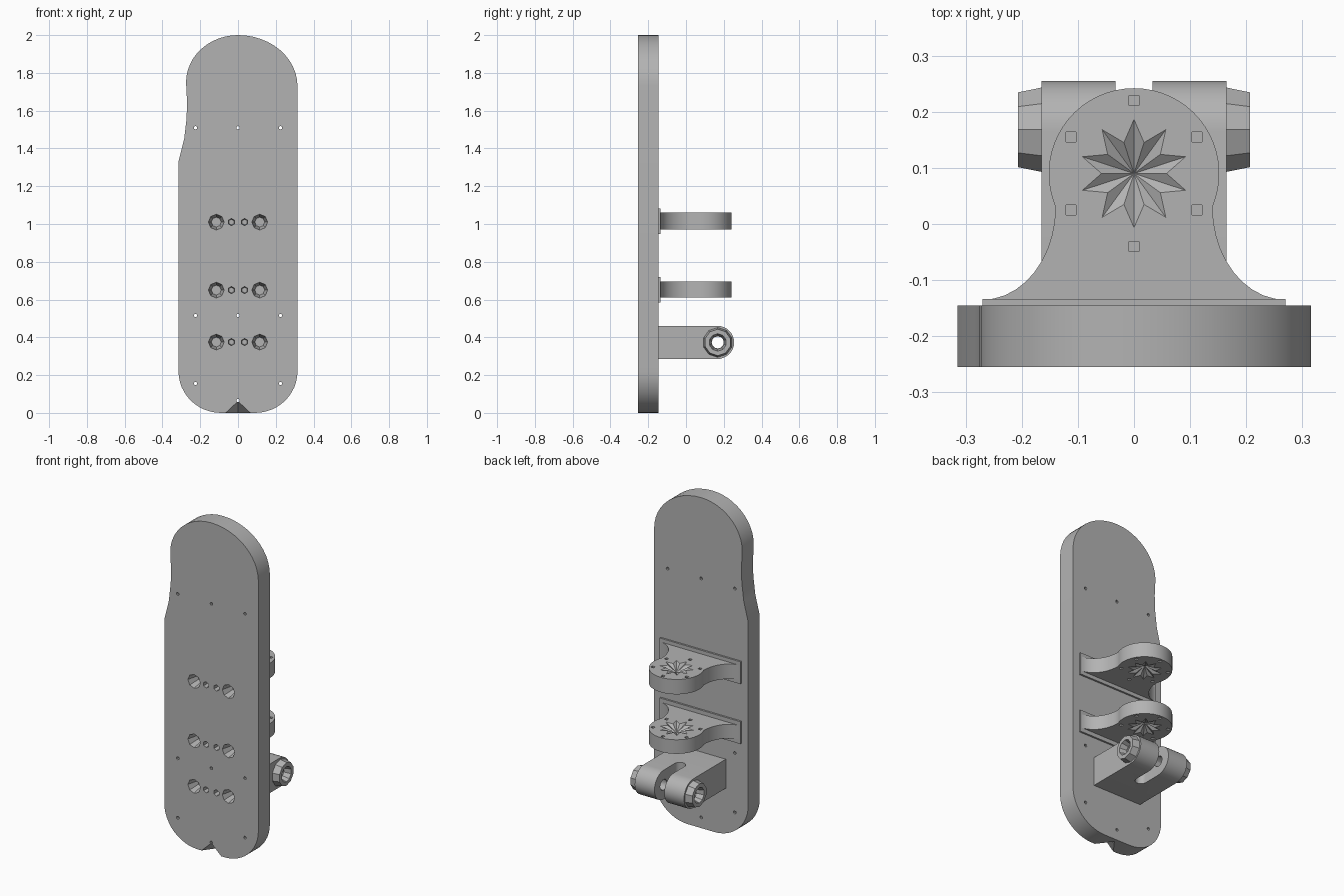
import bpy, bmesh
from math import sin, cos, pi, radians
from mathutils import Matrix, Vector

old = bpy.data.objects.get("Cube")
if old:
    bpy.data.objects.remove(old, do_unlink=True)

GREY = (0.45, 0.45, 0.45, 1)
mat = bpy.data.materials.new("plain grey")
mat.use_nodes = True
mat.diffuse_color = GREY
mat.node_tree.nodes["Principled BSDF"].inputs["Base Color"].default_value = GREY


def make(name, bm):
    bmesh.ops.recalc_face_normals(bm, faces=bm.faces)
    me = bpy.data.meshes.new(name)
    bm.to_mesh(me)
    bm.free()
    me.materials.append(mat)
    ob = bpy.data.objects.new(name, me)
    bpy.context.collection.objects.link(ob)
    return ob


def activate(ob):
    bpy.ops.object.select_all(action='DESELECT')
    ob.select_set(True)
    bpy.context.view_layer.objects.active = ob


def cut(ob, bm):
    cutter = make("cutter", bm)
    cutter.hide_render = True
    mod = ob.modifiers.new("cut", 'BOOLEAN')
    mod.object, mod.operation, mod.solver = cutter, 'DIFFERENCE', 'EXACT'
    activate(ob)
    bpy.ops.object.modifier_apply(modifier=mod.name)
    bpy.data.objects.remove(cutter, do_unlink=True)


def smooth(ob):
    activate(ob)
    bpy.ops.object.shade_smooth_by_angle(angle=radians(30))


def extrude(bm, points, offset):
    """Extrude a closed 3D outline along an offset."""
    face = bm.faces.new([bm.verts.new(p) for p in points])
    new = bmesh.ops.extrude_face_region(bm, geom=[face])["geom"]
    bmesh.ops.translate(bm, vec=offset, verts=[v for v in new if isinstance(v, bmesh.types.BMVert)])


def arc(cx, cy, rx, ry, a0, a1, n=12):
    angles = [radians(a0 + (a1 - a0) * i / n) for i in range(n + 1)]
    return [(cx + rx * cos(a), cy + ry * sin(a)) for a in angles]


def cone(bm, centre, axis, r1, r2, depth, sides=8):
    """Cone or cylinder that starts at centre and runs along axis."""
    axis = Vector(axis)
    rot = axis.to_track_quat('Z', 'Y').to_matrix().to_4x4()
    mid = Vector(centre) + axis * depth / 2
    bmesh.ops.create_cone(bm, cap_ends=True, segments=sides, radius1=r1, radius2=r2,
                          depth=depth, matrix=Matrix.Translation(mid) @ rot)


def box(bm, size, centre):
    bmesh.ops.create_cube(bm, size=1, matrix=Matrix.Translation(centre) @ Matrix.Diagonal((*size, 1)))


# Back board with rounded ends and one waisted side
outline = arc(0.09, 0.22, 0.225, 0.22, -90, 0) + arc(0, 1.73, 0.315, 0.27, 0, 90)
outline += arc(0, 1.75, 0.275, 0.25, 90, 180)[1:]
outline += [(-0.27, 1.65), (-0.272, 1.56), (-0.285, 1.45), (-0.315, 1.33)]
outline += arc(-0.09, 0.22, 0.225, 0.22, 180, 270)
bm = bmesh.new()
extrude(bm, [(x, -0.255, z) for x, z in outline], (0, 0.11, 0))
board = make("back_board", bm)

# Screw holes and bolt recesses in the board
bm = bmesh.new()
for z in (1.51, 0.515, 0.155):
    for x in (-0.225, 0, 0.225):
        cone(bm, (x, -0.3, z if x or z > 0.2 else 0.065), (0, 1, 0), 0.009, 0.009, 0.2)
for z in (1.01, 0.65, 0.375):
    for side in (-1, 1):
        cone(bm, (side * 0.115, -0.256, z), (0, 1, 0), 0.042, 0.026, 0.07)
        cone(bm, (side * 0.035, -0.256, z), (0, 1, 0), 0.019, 0.015, 0.05, 6)
cut(board, bm)

# Wedge chipped from the lower front edge
bm = bmesh.new()
tip = [(-0.075, -0.26, -0.005), (0.075, -0.26, -0.005), (0, -0.26, 0.065), (0, -0.16, -0.005)]
v = [bm.verts.new(p) for p in tip]
for i in range(4):
    bm.faces.new([v[j] for j in range(4) if j != i])
cut(board, bm)
smooth(board)


# Round clamp brackets
def star_pit(bm, z, depth):
    rim = []
    for i in range(20):
        r = 0.1 if i % 2 else 0.06
        a = 2 * pi * i / 20
        rim.append(bm.verts.new((r * cos(a), 0.09 + r * sin(a), z)))
    apex = bm.verts.new((0, 0.09, z - depth))
    bm.faces.new(rim)
    for i in range(20):
        bm.faces.new((rim[i], rim[(i + 1) % 20], apex))


def round_bracket(name, z0, z1):
    right = [(0.27 - 0.13 * sin(t), 0.03 - 0.165 * cos(t)) for t in [pi / 2 * i / 10 for i in range(10)]]
    left = [(-x, y) for x, y in reversed(right)]
    pts = [(0.27, -0.147)] + right + arc(0, 0.09, 0.152, 0.152, -23, 203, 36) + left + [(-0.27, -0.147)]
    bm = bmesh.new()
    extrude(bm, [(x, y, z0) for x, y in pts], (0, 0, z1 - z0))
    ob = make(name, bm)
    bm = bmesh.new()
    star_pit(bm, z1 + 0.001, 0.03)
    star_pit(bm, z0 - 0.001, -0.03)
    for i in range(6):
        a = pi / 6 + i * pi / 3
        for z in (z0, z1):
            box(bm, (0.018, 0.018, 0.04), (0.13 * cos(a), 0.09 + 0.13 * sin(a), z))
    cut(ob, bm)
    smooth(ob)
    bm = bmesh.new()
    box(bm, (0.54, 0.012, 0.135), (0, -0.14, (z0 + z1) / 2))
    make(name + "_flange", bm)


round_bracket("upper_round_bracket", 0.97, 1.06)
round_bracket("lower_round_bracket", 0.61, 0.695)

# Forked hinge block with rounded nose
bm = bmesh.new()
nose = [(-0.147, 0.285)] + arc(0.165, 0.373, 0.09, 0.088, -90, 90, 16) + [(-0.147, 0.461)]
extrude(bm, [(-0.165, y, z) for y, z in nose], (0.33, 0, 0))
hinge = make("hinge_block", bm)
bm = bmesh.new()
slot = [(0.033, 0.3)] + arc(0, 0.06, 0.033, 0.033, 0, -180) + [(-0.033, 0.3)]
extrude(bm, [(x, y, 0.25) for x, y in slot], (0, 0, 0.25))
cut(hinge, bm)

# Pivot bore
bm = bmesh.new()
cone(bm, (-0.3, 0.168, 0.373), (1, 0, 0), 0.032, 0.032, 0.6, 12)
cut(hinge, bm)
smooth(hinge)

# Tapered pivot bosses on both sides
for side, name in ((1, "left_pivot_boss"), (-1, "right_pivot_boss")):
    bm = bmesh.new()
    cone(bm, (side * 0.16, 0.168, 0.373), (side, 0, 0), 0.08, 0.07, 0.047, 10)
    boss = make(name, bm)
    bm = bmesh.new()
    cone(bm, (side * 0.15, 0.168, 0.373), (side, 0, 0), 0.032, 0.052, 0.08, 10)
    cut(boss, bm)
